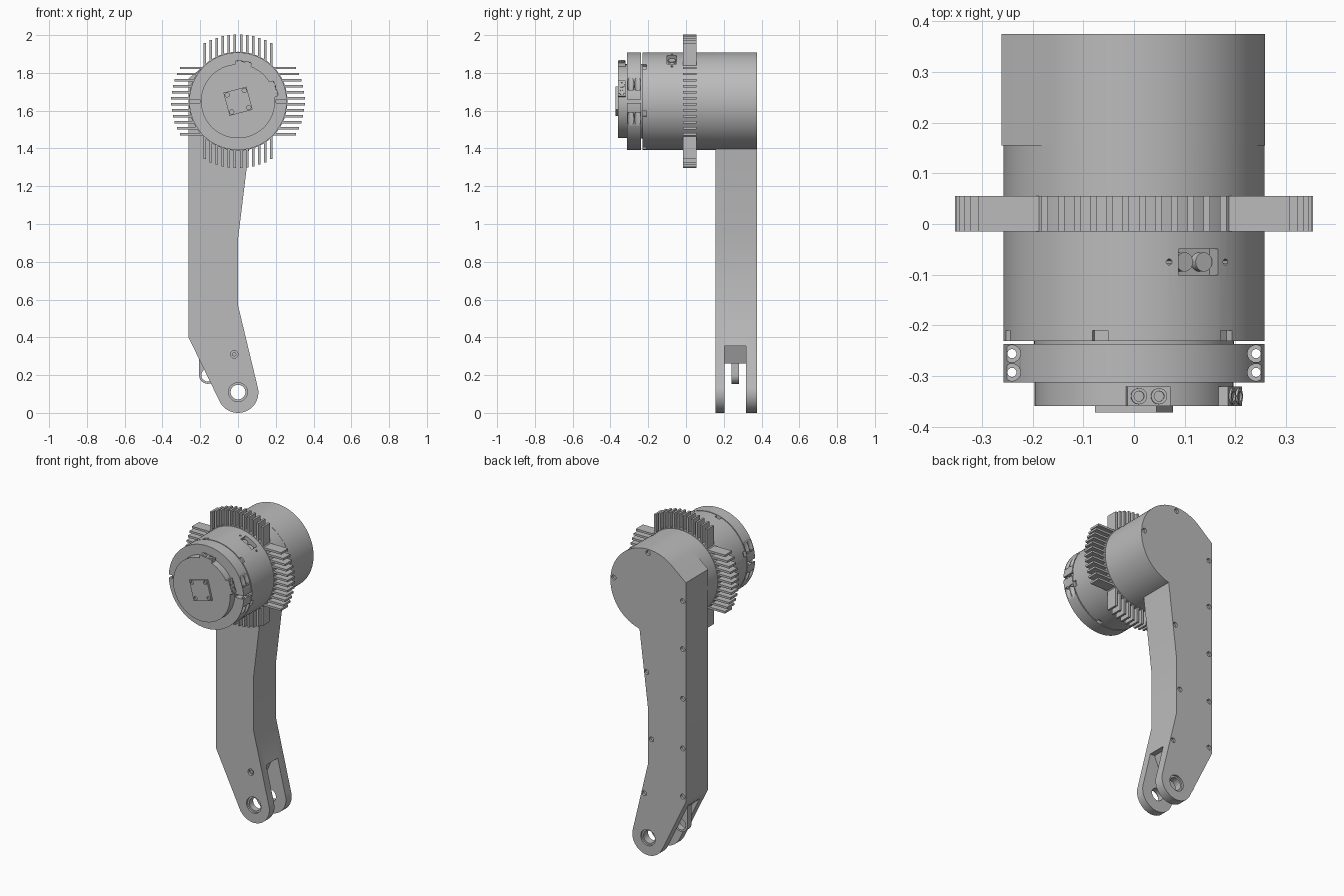
import bpy, bmesh, math
from mathutils import Vector, Matrix

cube = bpy.data.objects.get("Cube")
if cube:
    bpy.data.objects.remove(cube, do_unlink=True)

HUB_Z = 1.65
grey = bpy.data.materials.new("machined grey")
grey.use_nodes = True
grey.diffuse_color = (0.5, 0.5, 0.5, 1)
grey.node_tree.nodes["Principled BSDF"].inputs["Base Color"].default_value = (0.5, 0.5, 0.5, 1)
parts = []


def make(name, bm):
    bmesh.ops.recalc_face_normals(bm, faces=bm.faces)
    mesh = bpy.data.meshes.new(name)
    bm.to_mesh(mesh)
    bm.free()
    mesh.materials.append(grey)
    obj = bpy.data.objects.new(name, mesh)
    bpy.context.collection.objects.link(obj)
    parts.append(obj)
    return obj


def cyl(name, start, end, r, sides=32):
    """Cylinder between two points."""
    a, b = Vector(start), Vector(end)
    bm = bmesh.new()
    turn = (b - a).to_track_quat('Z', 'Y').to_matrix().to_4x4()
    bmesh.ops.create_cone(bm, cap_ends=True, segments=sides, radius1=r, radius2=r,
                          depth=(b - a).length, matrix=Matrix.Translation((a + b) / 2) @ turn)
    return make(name, bm)


def hub_disc(name, r, y0, y1, sides=96):
    return cyl(name, (0, y0, HUB_Z), (0, y1, HUB_Z), r, sides)


def around(angle, r, y, side=0):
    """Point at a radius and angle about the hub axis, shifted sideways."""
    a = math.radians(angle)
    return Vector((r * math.cos(a) - side * math.sin(a), y,
                   HUB_Z + r * math.sin(a) + side * math.cos(a)))


def box(name, centre, size, angle=0):
    """Box whose local x points along the angle in the xz plane."""
    bm = bmesh.new()
    mat = (Matrix.Translation(centre) @ Matrix.Rotation(-math.radians(angle), 4, 'Y')
           @ Matrix.Diagonal((*size, 1)))
    bmesh.ops.create_cube(bm, size=1, matrix=mat)
    return make(name, bm)


def prism(name, outline, y0, y1):
    bm = bmesh.new()
    face = bm.faces.new([bm.verts.new((x, y0, z)) for x, z in outline])
    ext = bmesh.ops.extrude_face_region(bm, geom=[face])
    moved = [v for v in ext["geom"] if isinstance(v, bmesh.types.BMVert)]
    bmesh.ops.translate(bm, verts=moved, vec=(0, y1 - y0, 0))
    return make(name, bm)


def arc(cx, cz, r, a0, a1, n):
    angles = [math.radians(a0 + (a1 - a0) * i / n) for i in range(n + 1)]
    return [(cx + r * math.cos(a), cz + r * math.sin(a)) for a in angles]


def cut(target, *cutters):
    for tool in cutters:
        tool.hide_render = True
        mod = target.modifiers.new("cut", 'BOOLEAN')
        mod.operation, mod.solver, mod.object = 'DIFFERENCE', 'EXACT', tool
        bpy.context.view_layer.objects.active = target
        bpy.ops.object.modifier_apply(modifier=mod.name)
        parts.remove(tool)
        bpy.data.objects.remove(tool, do_unlink=True)


# Leg: one extruded profile with a round top and a round foot
outline = [(-0.262, 0.4), (-0.262, 1.77)]
outline += arc(0, HUB_Z, 0.259, 130, -77, 56)
outline += [(0, 0.92), (0, 0.57)]
outline += arc(0, 0.108, 0.108, 14, -154, 28)
leg = prism("leg", outline, 0.155, 0.375)

# Fork slot, axle hole with counterbores, and pin hole in the foot
cut(leg, prism("slot", [(-0.4, -0.1), (0.2, -0.1), (0.2, 0.355), (0.02, 0.355),
                        (-0.02, 0.262), (-0.14, 0.262), (-0.3, 0.41)], 0.205, 0.318))
cut(leg, cyl("axle_hole", (0, 0.1, 0.11), (0, 0.4, 0.11), 0.039))
for y in (0.155, 0.375):
    cut(leg, cyl("bore", (0, y - 0.012, 0.11), (0, y + 0.012, 0.11), 0.05))
cut(leg, cyl("pin_hole", (-0.02, 0.14, 0.31), (-0.02, 0.17, 0.31), 0.02))
cyl("pin", (-0.02, 0.16, 0.31), (-0.02, 0.172, 0.31), 0.011)

# Screw holes in the back face
for x, z in [(-0.24, 0.43), (-0.24, 0.73), (-0.24, 1.04), (-0.24, 1.35), (-0.24, 1.65),
             (0, 1.885), (0.236, 1.67), (0.01, 1.14), (-0.025, 0.73), (0.025, 0.38)]:
    cut(leg, cyl("screw_hole", (x, 0.36, z), (x, 0.39, z), 0.015, 16))

# Looped stop tab inside the fork
tab = prism("stop_tab", arc(-0.16, 0.2, 0.046, -180, 0, 20) + [(-0.114, 0.28), (-0.206, 0.33)],
            0.24, 0.28)
cut(tab, cyl("tab_hole", (-0.16, 0.2, 0.2), (-0.16, 0.3, 0.2), 0.034))

# Motor body with rim notches
body = hub_disc("motor_body", 0.258, -0.231, 0.156)
for angle in range(45, 405, 60):
    cut(body, box("notch", around(angle, 0.258, -0.221), (0.03, 0.022, 0.032), angle))

# Socket recess in the upper side of the body
cut(body, box("port", around(60, 0.255, -0.075), (0.07, 0.052, 0.09), 60))
for side in (-0.022, 0.022):
    cyl("port_plug", around(60, 0.2, -0.075, side), around(60, 0.238, -0.075, side), 0.019, 20)
for side in (-0.064, 0.064):
    cut(body, cyl("port_screw", around(60, 0.22, -0.075, side),
                  around(60, 0.28, -0.075, side), 0.006, 12))

# Cooling ring: four groups of parallel fins trimmed to a circle
hub_disc("fin_ring", 0.262, -0.015, 0.055)
for angle in (0, 90, 180, 270):
    for i in range(12):
        side = (i - 5.5) * 0.032
        inner = math.sqrt(0.25 ** 2 - side ** 2)
        outer = math.sqrt(0.354 ** 2 - side ** 2)
        box("cooling_fin", around(angle, (inner + outer) / 2, 0.02, side),
            (outer - inner, 0.07, 0.013), angle)

# Split clamp ring with bolt pockets
hub_disc("neck", 0.197, -0.24, -0.225)
clamp = hub_disc("clamp_ring", 0.258, -0.313, -0.237)
for s in (-1, 1):
    cut(clamp, box("split", (s * 0.25, -0.275, HUB_Z), (0.1, 0.2, 0.02)))
    for y in (-0.256, -0.293):
        x = s * 0.241
        for v in (-1, 1):
            cut(clamp, cyl("pocket", (x, y, HUB_Z + v * 0.06), (x, y, HUB_Z + v * 0.3), 0.017, 20))
        cut(clamp, cyl("bolt_hole", (x, y, 1.4), (x, y, 1.9), 0.009, 16))

# Front cap with two connectors
cap = hub_disc("front_cap", 0.196, -0.359, -0.3)
for angle in (82, 19):
    box("connector", around(angle, 0.193, -0.34), (0.036, 0.038, 0.086), angle)
    for side in (-0.02, 0.02):
        base = around(angle, 0.2, -0.34, side)
        ring = cyl("connector_socket", base, around(angle, 0.215, -0.34, side), 0.016, 20)
        cut(ring, cyl("socket_hole", around(angle, 0.205, -0.34, side),
                      around(angle, 0.23, -0.34, side), 0.01, 16))

# Tilted mounting plate on the cap with four screw holes
plate = box("mount_plate", (0, -0.364, HUB_Z), (0.126, 0.016, 0.126), 15)
for i in range(4):
    p = around(60 + 90 * i, 0.066, 0)
    cut(plate, cyl("plate_hole", (p.x, -0.38, p.z), (p.x, -0.362, p.z), 0.011, 16))

# Smooth the round surfaces and keep the edges sharp
bpy.ops.object.select_all(action='DESELECT')
for obj in parts:
    obj.select_set(True)
bpy.context.view_layer.objects.active = leg
bpy.ops.object.shade_smooth_by_angle(angle=math.radians(30))
